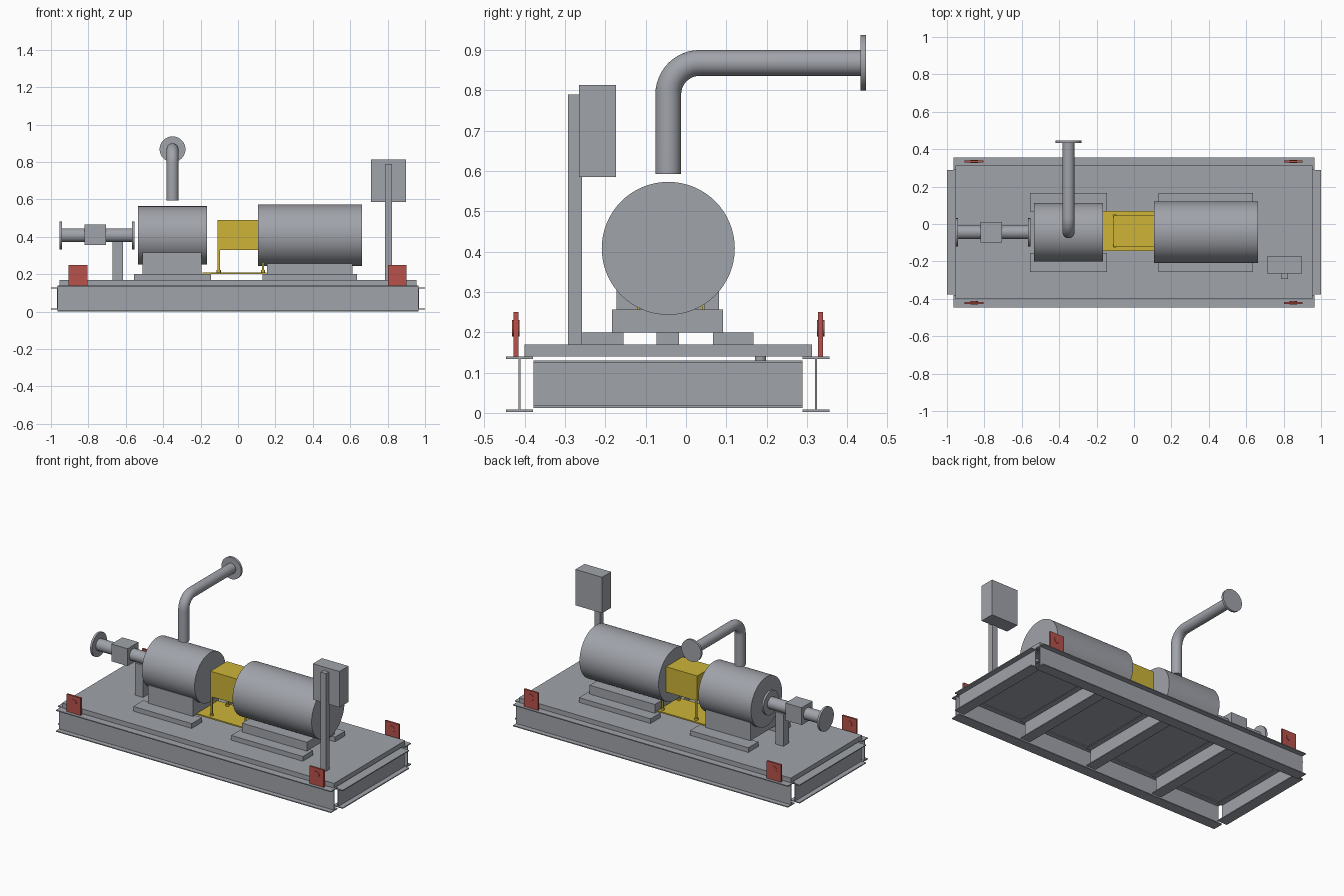
import bpy, bmesh, math
from mathutils import Vector, Matrix

if "Cube" in bpy.data.objects:
    bpy.data.objects.remove(bpy.data.objects["Cube"])


def material(name, rgb):
    m = bpy.data.materials.new(name)
    m.diffuse_color = (*rgb, 1)
    m.use_nodes = True
    m.node_tree.nodes["Principled BSDF"].inputs["Base Color"].default_value = m.diffuse_color
    return m


GRAY = material("steel gray", (0.352, 0.367, 0.402))
YELLOW = material("guard yellow", (0.61, 0.457, 0.04))
RED = material("lug red", (0.485, 0.084, 0.069))


def finish(name, bm, mat, smooth=False):
    bmesh.ops.recalc_face_normals(bm, faces=bm.faces)
    me = bpy.data.meshes.new(name)
    bm.to_mesh(me)
    bm.free()
    me.materials.append(mat)
    ob = bpy.data.objects.new(name, me)
    bpy.context.collection.objects.link(ob)
    if smooth:
        bpy.ops.object.select_all(action='DESELECT')
        ob.select_set(True)
        bpy.context.view_layer.objects.active = ob
        bpy.ops.object.shade_smooth_by_angle(angle=math.radians(35))
    return ob


def box(name, x, y, z, mat=GRAY):
    bm = bmesh.new()
    size = Vector((x[1] - x[0], y[1] - y[0], z[1] - z[0]))
    mid = Vector((x[0] + x[1], y[0] + y[1], z[0] + z[1])) / 2
    bmesh.ops.create_cube(bm, size=1, matrix=Matrix.Translation(mid) @ Matrix.Diagonal((*size, 1)))
    return finish(name, bm, mat)


def rod(name, a, b, r, mat=GRAY, seg=48):
    a, b = Vector(a), Vector(b)
    turn = (b - a).to_track_quat('Z', 'Y').to_matrix().to_4x4()
    bm = bmesh.new()
    bmesh.ops.create_cone(bm, cap_ends=True, segments=seg, radius1=r, radius2=r,
                          depth=(b - a).length, matrix=Matrix.Translation((a + b) / 2) @ turn)
    return finish(name, bm, mat, True)


def i_beam(name, start, end, width, z0, z1, flange=0.006, web=0.005):
    """I-section extruded between two points in plan."""
    a, b = Vector((*start, 0)), Vector((*end, 0))
    side = (b - a).normalized().cross(Vector((0, 0, 1)))
    w, t = width / 2, web / 2
    half = [(w, z0), (w, z0 + flange), (t, z0 + flange), (t, z1 - flange), (w, z1 - flange), (w, z1)]
    profile = half + [(-u, z) for u, z in reversed(half)]
    bm = bmesh.new()
    face = bm.faces.new([bm.verts.new(a + side * u + Vector((0, 0, z))) for u, z in profile])
    out = bmesh.ops.extrude_face_region(bm, geom=[face])
    bmesh.ops.translate(bm, vec=b - a, verts=[v for v in out['geom'] if isinstance(v, bmesh.types.BMVert)])
    return finish(name, bm, GRAY)


# Skid frame: long side beams, end beams and cross beams
for y in (-0.413, 0.323):
    i_beam("side_beam", (-0.965, y), (0.965, y), 0.067, 0.002, 0.14)
for x in (-0.966, -0.483, 0, 0.483, 0.966):
    i_beam("cross_beam", (x, -0.378), (x, 0.289), 0.068, 0.012, 0.13)

# Deck plate and drain
box("deck", (-0.955, 0.955), (-0.401, 0.313), (0.14, 0.17))
rod("drain", (0.87, 0.185, 0.128), (0.87, 0.185, 0.145), 0.014, seg=24)

# Lifting lugs with cheek discs
for x in (-0.855, 0.851):
    for y in (-0.422, 0.334):
        box("lifting_lug", (x - 0.05, x + 0.05), (y - 0.006, y + 0.006), (0.14, 0.25), RED)
        rod("lug_cheek", (x, y - 0.009, 0.21), (x, y + 0.009, 0.21), 0.02, RED, 24)

# Pump and motor with saddles and foot strips
CY, CZ = -0.044, 0.408
machines = [
    ("pump", (-0.535, -0.165), 0.156, (-0.51, -0.195), (-0.172, 0.082), 0.315, (-0.555, -0.145)),
    ("motor", (0.108, 0.663), 0.165, (0.155, 0.612), (-0.183, 0.092), 0.256, (0.132, 0.635)),
]
for name, body, r, sx, sy, top, fx in machines:
    rod(name + "_body", (body[0], CY, CZ), (body[1], CY, CZ), r, seg=64)
    box(name + "_saddle", sx, sy, (0.2, top))
    for fy in ((-0.257, -0.155), (0.067, 0.167)):
        box(name + "_foot", fx, fy, (0.17, 0.2))

# Coupling guard on its base plate
box("guard_cover", (-0.11, 0.14), (-0.12, 0.045), (0.33, 0.49), YELLOW)
box("guard_base", (-0.19, 0.152), (-0.145, 0.07), (0.202, 0.21), YELLOW)
for x in (-0.103, 0.134):
    for y in (-0.12, 0.04):
        box("guard_leg", (x - 0.006, x + 0.006), (y, y + 0.006), (0.21, 0.34), YELLOW)
        rod("guard_bolt", (x, y + 0.003, 0.21), (x, y + 0.003, 0.222), 0.011, YELLOW, 12)

# Suction pipe with flanges, valve block and support
rod("suction_pipe", (-0.95, CY, CZ), (-0.56, CY, CZ), 0.037)
for x in (-0.955, -0.567):
    rod("suction_flange", (x, CY, CZ), (x + 0.013, CY, CZ), 0.075)
box("valve_block", (-0.82, -0.706), (-0.099, 0.011), (0.355, 0.465))
box("pipe_support", (-0.672, -0.616), (-0.073, -0.017), (0.17, 0.375))

# Discharge pipe: swept curve with a round elbow
PX, PR, BEND = -0.35, 0.032, 0.078
path = [(PX, CY, 0.593)]
for i in range(13):
    t = math.pi / 2 * i / 12
    path.append((PX, CY + BEND * (1 - math.cos(t)), 0.79 + BEND * math.sin(t)))
path.append((PX, 0.436, 0.868))
bm = bmesh.new()
rings = []
for i, p in enumerate(path):
    t = math.pi / 2 * min(max(i - 1, 0), 12) / 12
    across = Vector((0, -math.cos(t), math.sin(t)))
    rings.append([bm.verts.new(Vector(p) + PR * (Vector((1, 0, 0)) * math.cos(a) + across * math.sin(a)))
                  for a in (math.tau * k / 32 for k in range(32))])
for r0, r1 in zip(rings, rings[1:]):
    for k in range(32):
        bm.faces.new((r0[k], r0[k - 1], r1[k - 1], r1[k]))
bm.faces.new(rings[0])
bm.faces.new(rings[-1])
finish("discharge_pipe", bm, GRAY, True)
rod("discharge_flange", (PX, 0.433, 0.868), (PX, 0.447, 0.868), 0.069)

# Control box on its post
box("control_post", (0.786, 0.823), (-0.293, -0.258), (0.17, 0.79))
box("control_box", (0.711, 0.898), (-0.265, -0.174), (0.585, 0.813))
